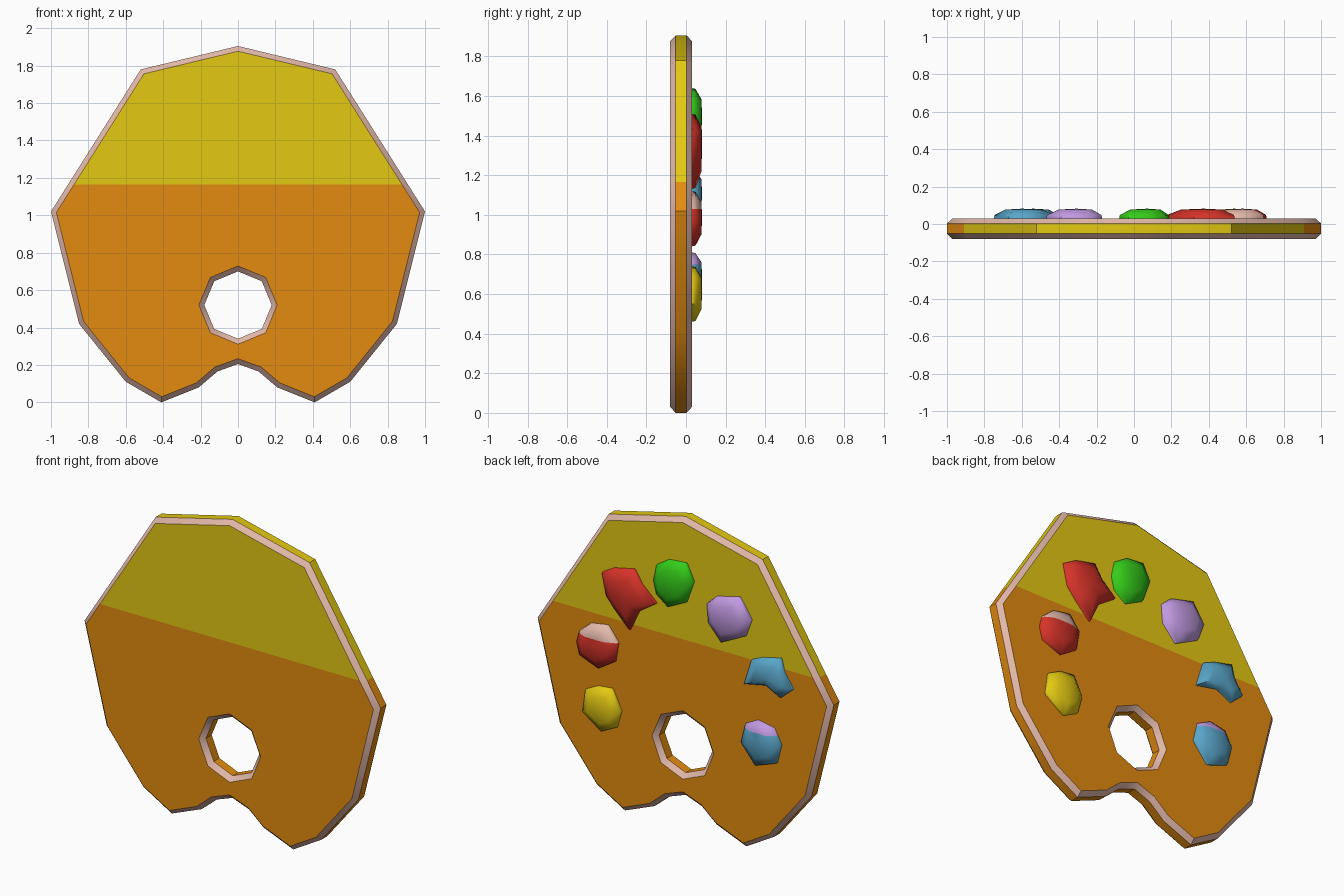
import bpy
import bmesh
import math
from mathutils import Vector

cube = bpy.data.objects.get("Cube")
if cube:
    bpy.data.objects.remove(cube, do_unlink=True)


def make_material(name, color):
    mat = bpy.data.materials.new(name)
    mat.use_nodes = True
    rgba = (*color, 1)
    mat.diffuse_color = rgba
    mat.node_tree.nodes["Principled BSDF"].inputs["Base Color"].default_value = rgba
    return mat


yellow = make_material("yellow", (.77, .58, .006))
orange = make_material("orange", (.77, .26, .005))
pink = make_material("pale_pink", (.77, .48, .4))
red = make_material("red", (.67, .033, .022))
green = make_material("green", (.035, .6, .01))
purple = make_material("lilac", (.53, .32, .75))
blue = make_material("blue", (.1, .38, .59))


def cut_at_height(bm, height):
    """Split every face crossing a height, so colours meet on a clean line."""
    geom = bm.verts[:] + bm.edges[:] + bm.faces[:]
    bmesh.ops.bisect_plane(bm, geom=geom, dist=1e-5,
                           plane_co=(0, 0, height), plane_no=(0, 0, 1))


def finish(bm, name, materials, angle):
    bmesh.ops.recalc_face_normals(bm, faces=bm.faces[:])
    mesh = bpy.data.meshes.new(name)
    bm.to_mesh(mesh)
    bm.free()
    for mat in materials:
        mesh.materials.append(mat)
    obj = bpy.data.objects.new(name, mesh)
    bpy.context.collection.objects.link(obj)
    bpy.ops.object.select_all(action='DESELECT')
    obj.select_set(True)
    bpy.context.view_layer.objects.active = obj
    bpy.ops.object.shade_smooth_by_angle(angle=math.radians(angle))
    return obj


def inset(points, distance):
    """Mitred offset of a closed loop, to the right of its direction."""
    result = []
    for i, p in enumerate(points):
        a = (p - points[i - 1]).normalized()
        b = (points[(i + 1) % len(points)] - p).normalized()
        na, nb = Vector((a.y, -a.x)), Vector((b.y, -b.x))
        result.append(p + (na + nb) * distance / (1 + na.dot(nb)))
    return result


def bridge(bm, lower, upper):
    count = len(lower)
    for i in range(count):
        j = (i + 1) % count
        bm.faces.new((lower[i], lower[j], upper[j], upper[i]))


# Board: chamfered slab with a thumb hole, two-tone faces and a pale rim
def add_board():
    split = 1.165
    half = [(.52, 1.78), (1, 1.02), (.85, .42), (.6, .11), (.41, 0), (.21, .08), (.11, .165)]
    outline = [(0, 1.905)] + half + [(0, .205)] + [(-x, z) for x, z in reversed(half)]
    hole = [(.18 * math.sin(-k * math.pi / 4), .52 + .18 * math.cos(k * math.pi / 4))
            for k in range(8)]
    bm = bmesh.new()
    caps = {"front": [], "back": []}
    for loop in (outline, hole):
        points = [Vector(p) for p in loop]
        rings = []
        for distance, y in ((.027, -.08), (0, -.052), (0, .003), (.027, .03)):
            rings.append([bm.verts.new((p.x, y, p.y)) for p in inset(points, distance)])
        for lower, upper in zip(rings, rings[1:]):
            bridge(bm, lower, upper)
        for side, ring in (("front", rings[0]), ("back", rings[-1])):
            caps[side] += [bm.edges.get((ring[i - 1], ring[i])) for i in range(len(ring))]
    for edges in caps.values():
        bmesh.ops.triangle_fill(bm, edges=edges, use_beauty=True)
    cut_at_height(bm, split)
    bm.normal_update()
    for face in bm.faces:
        if .1 < abs(face.normal.y) < .95:
            face.material_index = 2
        elif face.calc_center_median().z < split:
            face.material_index = 1
    finish(bm, "palette_board", (yellow, orange, pink), 35)


# Paint dabs: low rounded mounds on the back of the board
def add_dab(name, points, material, cap=None, cap_height=None):
    points = [Vector(p) for p in points]
    centre = sum(points, Vector((0, 0))) / len(points)
    bm = bmesh.new()
    rings = []
    for scale, y in ((1, .028), (.97, .048), (.6, .077)):
        ring = [centre + (p - centre) * scale for p in points]
        rings.append([bm.verts.new((p.x, y, p.y)) for p in ring])
    for lower, upper in zip(rings, rings[1:]):
        bridge(bm, lower, upper)
    peak = bm.verts.new((centre.x, .082, centre.y))
    top = rings[-1]
    for i in range(len(top)):
        bm.faces.new((top[i - 1], top[i], peak))
    bm.faces.new(rings[0])
    materials = [material]
    if cap:
        materials.append(cap)
        cut_at_height(bm, cap_height)
        for face in bm.faces:
            face.material_index = int(face.calc_center_median().z > cap_height)
    finish(bm, name, materials, 60)


add_board()
add_dab("green_paint", [(.17, 1.58), (.09, 1.63), (-.03, 1.64), (-.08, 1.54),
                        (-.03, 1.4), (.09, 1.34), (.17, 1.4), (.19, 1.48)], green)
add_dab("red_paint", [(.54, 1.435), (.46, 1.48), (.32, 1.51), (.27, 1.43), (.17, 1.34),
                      (.29, 1.26), (.35, 1.13), (.45, 1.23), (.51, 1.3)], red)
add_dab("lilac_paint", [(-.17, 1.435), (-.23, 1.49), (-.39, 1.53), (-.47, 1.41),
                        (-.43, 1.3), (-.27, 1.22), (-.18, 1.32)], purple)
add_dab("upper_blue_paint", [(-.47, 1.17), (-.54, 1.2), (-.67, 1.23), (-.69, 1.15),
                             (-.75, 1.06), (-.67, .99), (-.57, 1.04), (-.42, 1.01)], blue)
add_dab("lower_blue_paint", [(-.43, .77), (-.51, .81), (-.62, .79), (-.67, .7),
                             (-.64, .58), (-.5, .53), (-.4, .65)], blue, purple, .75)
add_dab("pink_tipped_paint", [(.69, 1.04), (.62, 1.1), (.5, 1.12), (.43, 1.03),
                              (.45, .91), (.56, .84), (.69, .89), (.71, .97)], red, pink, 1.03)
add_dab("yellow_paint", [(.65, .69), (.57, .73), (.47, .74), (.41, .62),
                         (.44, .51), (.54, .46), (.67, .55)], yellow)
